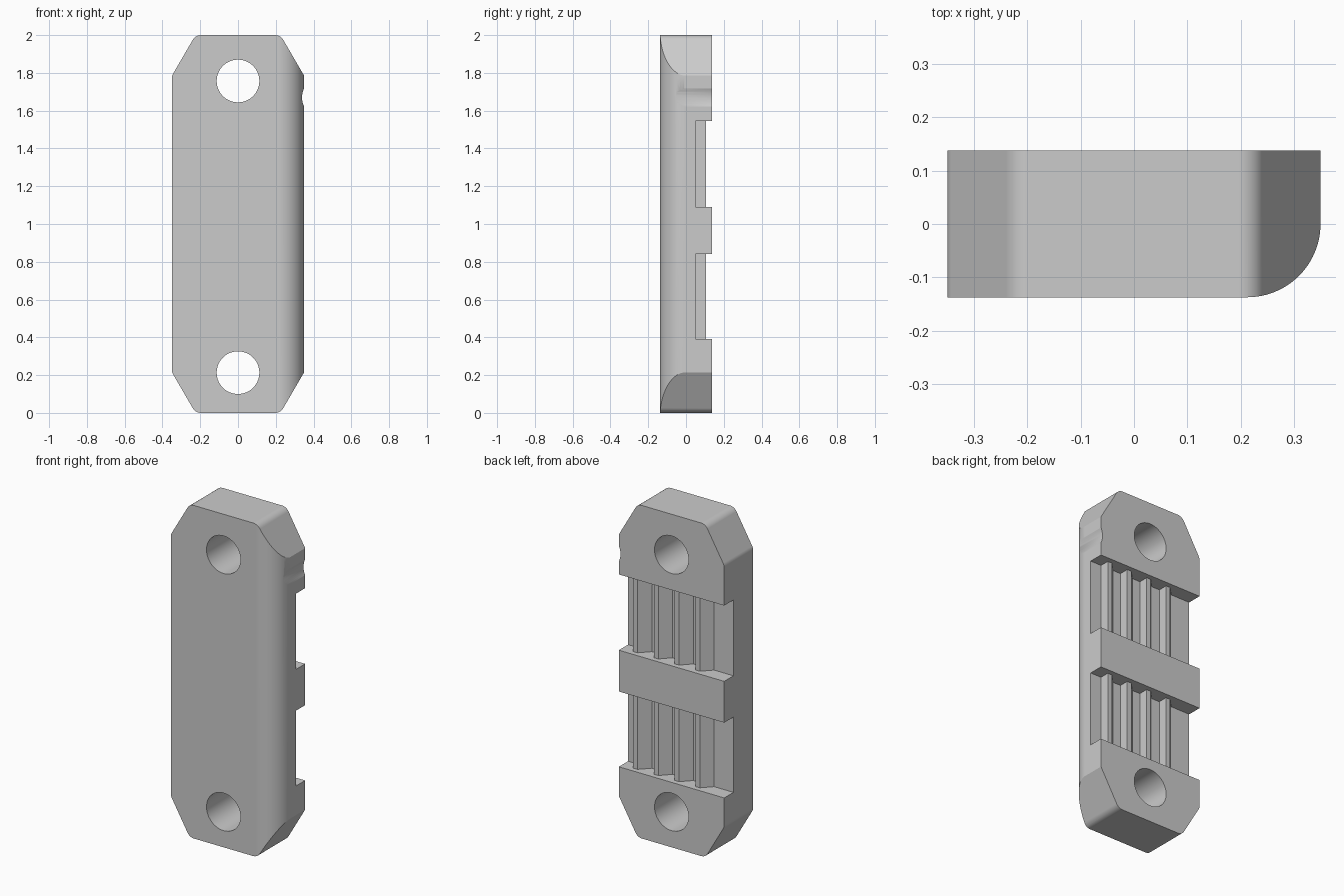
import bpy
import math
from mathutils import Vector

if "Cube" in bpy.data.objects:
    bpy.data.objects.remove(bpy.data.objects["Cube"], do_unlink=True)

HALF_W, HALF_D, HEIGHT = 0.35, 0.1375, 2.0

grey = bpy.data.materials.new("plain grey")
grey.use_nodes = True
COLOUR = (0.6, 0.6, 0.6, 1)
grey.diffuse_color = COLOUR
grey.node_tree.nodes["Principled BSDF"].inputs["Base Color"].default_value = COLOUR


def prism(name, points, start, end, axis):
    """Extrude a 2D profile along y (points are x, z) or z (points are x, y)."""
    def place(p, t):
        return (p[0], t, p[1]) if axis == "y" else (p[0], p[1], t)
    n = len(points)
    verts = [place(p, t) for t in (start, end) for p in points]
    faces = [list(range(n)), list(range(2 * n - 1, n - 1, -1))]
    faces += [[i, i + n, (i + 1) % n + n, (i + 1) % n] for i in range(n)]
    mesh = bpy.data.meshes.new(name)
    mesh.from_pydata(verts, [], faces)
    mesh.materials.append(grey)
    obj = bpy.data.objects.new(name, mesh)
    bpy.context.collection.objects.link(obj)
    # Make normals point outward whatever the winding
    bpy.context.view_layer.objects.active = obj
    bpy.ops.object.mode_set(mode="EDIT")
    bpy.ops.mesh.select_all(action="SELECT")
    bpy.ops.mesh.normals_make_consistent(inside=False)
    bpy.ops.object.mode_set(mode="OBJECT")
    return obj


def arc(cx, cy, r, a0, a1, steps):
    angles = [math.radians(a0 + (a1 - a0) * i / steps) for i in range(steps + 1)]
    return [(cx + r * math.cos(a), cy + r * math.sin(a)) for a in angles]


def rounded(points, r, steps=8):
    """Replace each polygon corner by a fillet of radius r."""
    out = []
    for i, p in enumerate(points):
        p = Vector(p)
        a = (Vector(points[i - 1]) - p).normalized()
        b = (Vector(points[(i + 1) % len(points)]) - p).normalized()
        half = a.angle(b) / 2
        centre = p + (a + b).normalized() * r / math.sin(half)
        u = (p + a * r / math.tan(half) - centre).normalized()
        v = (p + b * r / math.tan(half) - centre).normalized()
        for k in range(steps + 1):
            direction = u.lerp(v, k / steps).normalized()
            out.append(tuple(centre + direction * r))
    return out


def combine(body, tool, operation):
    mod = body.modifiers.new(operation, "BOOLEAN")
    mod.operation, mod.solver, mod.object = operation, "EXACT", tool
    bpy.context.view_layer.objects.active = body
    bpy.ops.object.modifier_apply(modifier=mod.name)
    bpy.data.objects.remove(tool, do_unlink=True)


# Body: eight-sided outline with softened corners, seen from the front
outline = [(-HALF_W, 0.215), (-HALF_W, 1.785), (-0.225, HEIGHT), (0.225, HEIGHT),
           (0.45, 1.613), (0.45, 0.387), (0.225, 0), (-0.225, 0)]
body = prism("clamp_plate", rounded(outline, 0.05), -0.3, 0.3, "y")

# Cross-section: one front edge rolled into a quarter round
section = [(-0.6, HALF_D), (-0.6, -HALF_D)]
section += arc(HALF_W - HALF_D, 0, HALF_D, -90, 0, 24) + [(HALF_W, HALF_D)]
combine(body, prism("section", section, -0.2, HEIGHT + 0.2, "z"), "INTERSECT")

# Bolt holes
for z in (0.213, 1.757):
    combine(body, prism("hole", arc(0, z, 0.113, 0, 352.5, 47), -0.4, 0.4, "y"),
            "DIFFERENCE")

# Shallow thumb groove on the rounded side
combine(body, prism("groove", arc(HALF_W + 0.099, 1.67, 0.11, 0, 355, 71),
                    -0.4, 0.4, "y"), "DIFFERENCE")

# Two back recesses with four hooked teeth, each upright on one side, sloped on the other
FLOOR, TIP, PITCH = 0.05, 0.107, 0.138
teeth = [(0.6, 0.3), (0.6, FLOOR)]
for i in range(4):
    x = 0.276 - i * PITCH
    teeth += [(x, FLOOR), (x, TIP), (x - 0.029, TIP), (x - 0.084, FLOOR)]
teeth += [(-0.6, FLOOR), (-0.6, 0.3)]
for low, high in ((0.39, 0.842), (1.09, 1.545)):
    combine(body, prism("recess", teeth, low, high, "z"), "DIFFERENCE")

# Smooth the curves, keep the corners crisp
bpy.ops.object.select_all(action="DESELECT")
body.select_set(True)
bpy.context.view_layer.objects.active = body
bpy.ops.object.shade_smooth_by_angle(angle=math.radians(30))
weighted = body.modifiers.new("even_shading", "WEIGHTED_NORMAL")
weighted.keep_sharp = True
